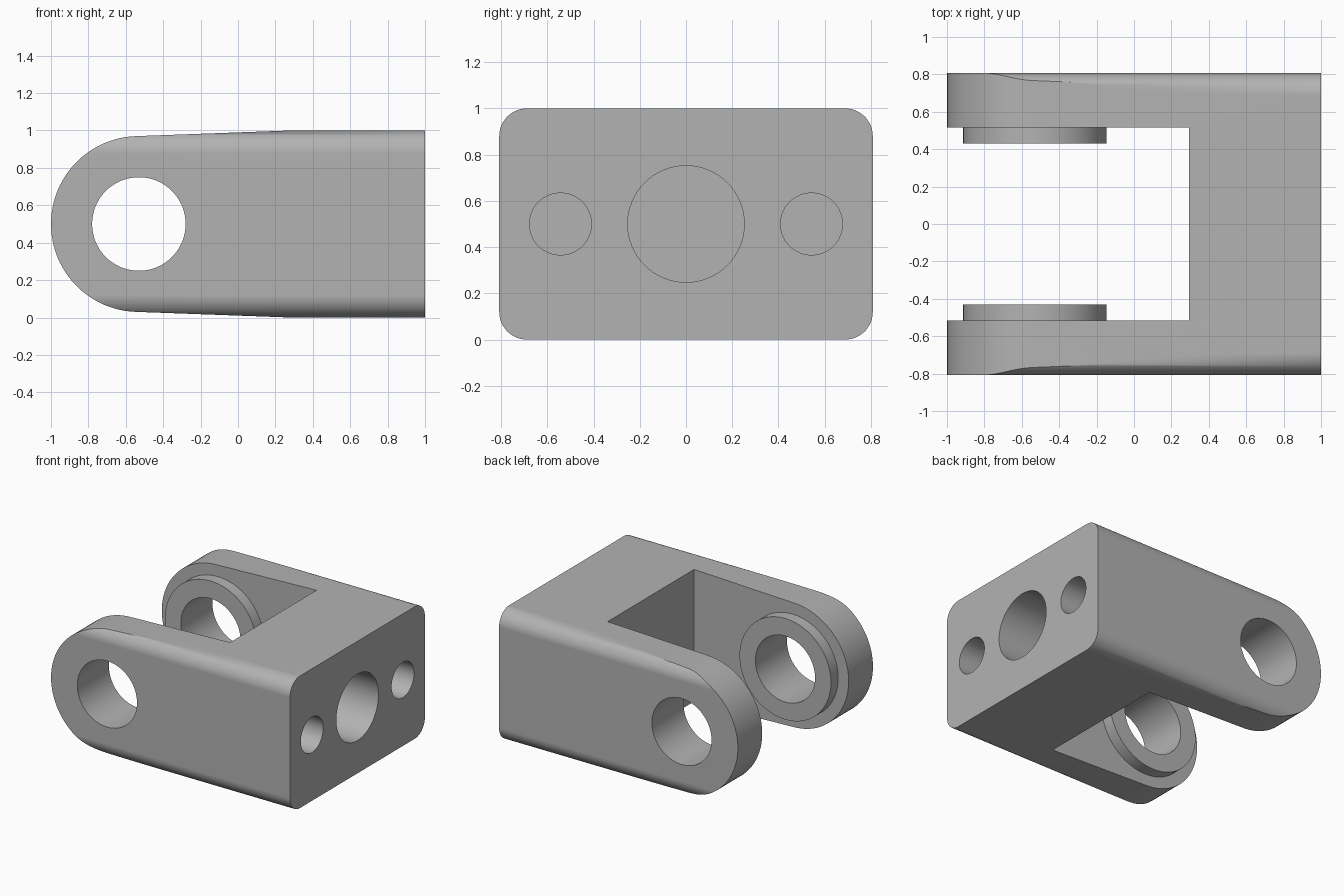
import bpy, bmesh, math
from mathutils import Vector

cube = bpy.data.objects.get("Cube")
if cube:
    bpy.data.objects.remove(cube, do_unlink=True)

HALF_W, GAP, PAD = 0.808, 0.517, 0.43   # half width, inner arm face, boss face
EYE_X, MID_Z = -0.53, 0.5               # axis of the arm eyes

grey = bpy.data.materials.new("plain grey")
grey.use_nodes = True
grey.diffuse_color = (0.45, 0.45, 0.45, 1)
grey.node_tree.nodes["Principled BSDF"].inputs["Base Color"].default_value = (0.45, 0.45, 0.45, 1)


def prism(name, points, depth):
    """Extrude a closed loop of points along a vector."""
    bm = bmesh.new()
    face = bm.faces.new([bm.verts.new(p) for p in points])
    out = bmesh.ops.extrude_face_region(bm, geom=[face])
    moved = [v for v in out["geom"] if isinstance(v, bmesh.types.BMVert)]
    bmesh.ops.translate(bm, verts=moved, vec=depth)
    bmesh.ops.recalc_face_normals(bm, faces=bm.faces)
    mesh = bpy.data.meshes.new(name)
    bm.to_mesh(mesh)
    bm.free()
    mesh.materials.append(grey)
    obj = bpy.data.objects.new(name, mesh)
    bpy.context.collection.objects.link(obj)
    return obj


def arc(u, v, r, start, end, steps):
    angles = [math.radians(start + (end - start) * i / steps) for i in range(steps + 1)]
    return [(u + r * math.cos(a), v + r * math.sin(a)) for a in angles]


def cylinder_y(name, r, y0, y1):
    ring = arc(EYE_X, MID_Z, r, 0, 360, 72)[:-1]
    return prism(name, [(x, y0, z) for x, z in ring], Vector((0, y1 - y0, 0)))


def cylinder_x(name, r, y, x0, x1):
    ring = arc(y, MID_Z, r, 0, 360, 64)[:-1]
    return prism(name, [(x0, u, v) for u, v in ring], Vector((x1 - x0, 0, 0)))


def combine(target, tool, operation):
    """Apply a boolean and discard the tool."""
    mod = target.modifiers.new("cut", "BOOLEAN")
    mod.operation, mod.object, mod.solver = operation, tool, "EXACT"
    graph = bpy.context.evaluated_depsgraph_get()
    mesh = bpy.data.meshes.new_from_object(target.evaluated_get(graph))
    target.modifiers.clear()
    target.data = mesh
    bpy.data.objects.remove(tool, do_unlink=True)


# Side outline: round arm end, slight taper, square rear
side = arc(EYE_X, MID_Z, 0.47, 92, 268, 48) + [(0.28, 0), (1, 0), (1, 1), (0.28, 1)]
body = prism("clevis_body", [(x, -1, z) for x, z in side], Vector((0, 2, 0)))

# Rounded rectangular section along the length
R = 0.12
section = []
for i, (sy, cz) in enumerate([(1, 1 - R), (-1, 1 - R), (-1, R), (1, R)]):
    section += arc(sy * (HALF_W - R), cz, R, i * 90, i * 90 + 90, 12)
combine(body, prism("section", [(-1.2, y, z) for y, z in section], Vector((2.4, 0, 0))), "INTERSECT")

# Slot between the arms
slot = [(-1.5, -GAP, -1), (0.295, -GAP, -1), (0.295, GAP, -1), (-1.5, GAP, -1)]
combine(body, prism("slot", slot, Vector((0, 0, 3))), "DIFFERENCE")

# Raised bosses on the inner arm faces
for s in (-1, 1):
    combine(body, cylinder_y("boss", 0.383, s * PAD, s * 0.6), "UNION")

# Pin bore through both arms
combine(body, cylinder_y("bore", 0.25, -2, 2), "DIFFERENCE")

# Blind holes in the rear face
for y, r, bottom in ((0, 0.252, 0.4), (-0.543, 0.134, 0.4), (0.543, 0.134, 0.4)):
    combine(body, cylinder_x("hole", r, y, bottom, 1.5), "DIFFERENCE")

# Smooth rounds with crisp edges
bpy.ops.object.select_all(action="DESELECT")
body.select_set(True)
bpy.context.view_layer.objects.active = body
bpy.ops.object.shade_smooth_by_angle(angle=math.radians(30))
weighted = body.modifiers.new("even_shading", "WEIGHTED_NORMAL")
weighted.keep_sharp = True
